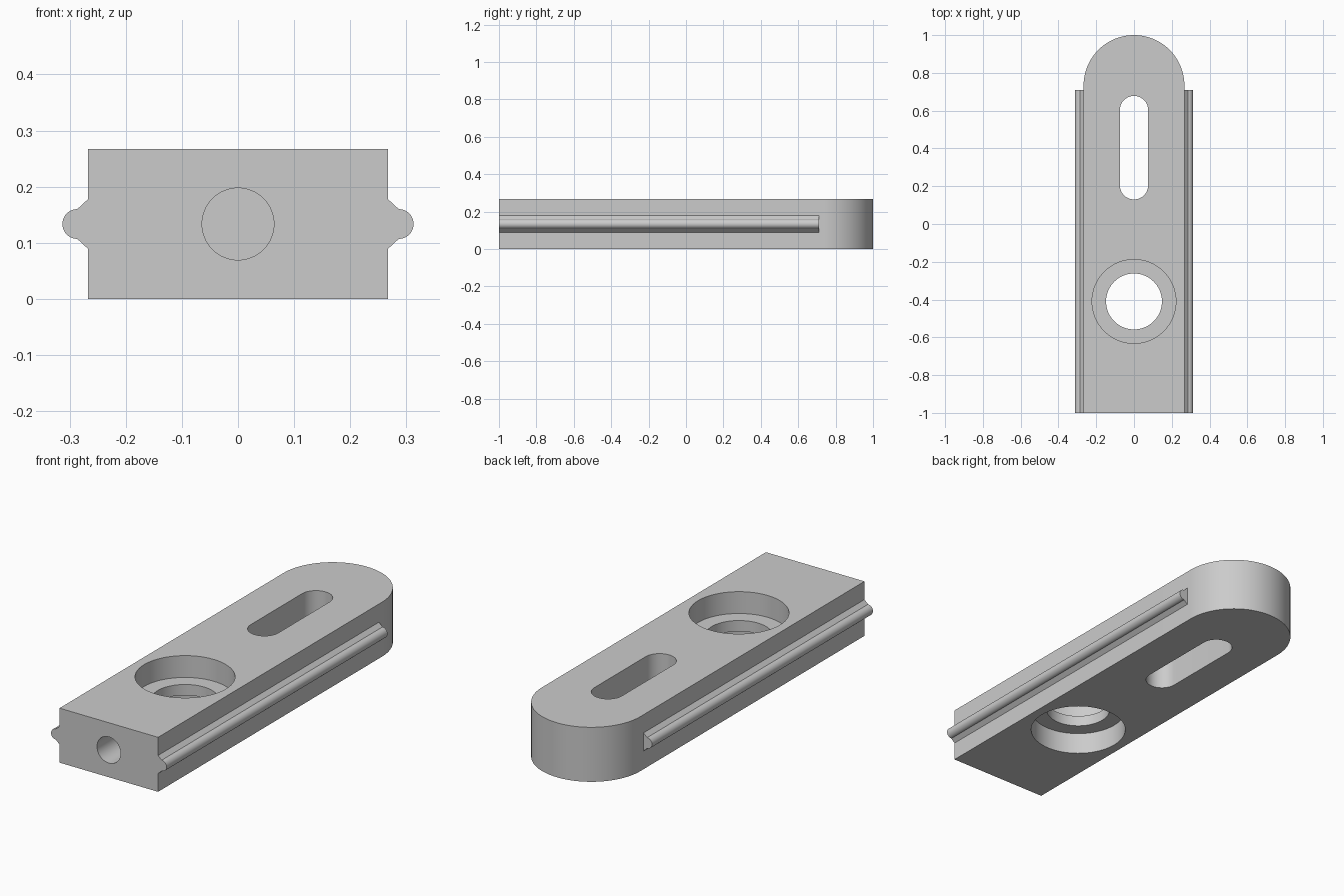
import bpy, bmesh
from math import pi, sin, cos, radians
from mathutils import Matrix, Vector

if "Cube" in bpy.data.objects:
    bpy.data.objects.remove(bpy.data.objects["Cube"], do_unlink=True)

HALF = 0.267            # half width of the bar
HEIGHT = 0.267
MID = HEIGHT / 2
BORE_Y = -0.41

metal = bpy.data.materials.new("plain grey metal")
metal.use_nodes = True
grey = (0.6, 0.6, 0.6, 1)
metal.diffuse_color = grey
metal.node_tree.nodes["Principled BSDF"].inputs["Base Color"].default_value = grey


def arc(cx, cy, r, start, end, steps):
    """Points along an arc, angles in degrees."""
    angles = [radians(start + (end - start) * i / steps) for i in range(steps + 1)]
    return [(cx + r * cos(a), cy + r * sin(a)) for a in angles]


def prism(name, outline, low, high, along_y=False):
    """Extrude a closed outline from low to high along z, or along y."""
    bm = bmesh.new()
    face = bm.faces.new([bm.verts.new((a, b, low)) for a, b in outline])
    side = bmesh.ops.extrude_face_region(bm, geom=[face])["geom"]
    moved = [v for v in side if isinstance(v, bmesh.types.BMVert)]
    bmesh.ops.translate(bm, vec=Vector((0, 0, high - low)), verts=moved)
    if along_y:
        swap = Matrix(((1, 0, 0), (0, 0, 1), (0, 1, 0))).to_4x4()
        bmesh.ops.transform(bm, matrix=swap, verts=bm.verts)
    bmesh.ops.recalc_face_normals(bm, faces=bm.faces)
    mesh = bpy.data.meshes.new(name)
    bm.to_mesh(mesh)
    bm.free()
    mesh.materials.append(metal)
    obj = bpy.data.objects.new(name, mesh)
    bpy.context.collection.objects.link(obj)
    return obj


def circle(cx, cy, r):
    return arc(cx, cy, r, 0, 360, 64)[:-1]


def select(obj):
    bpy.ops.object.select_all(action="DESELECT")
    obj.select_set(True)
    bpy.context.view_layer.objects.active = obj


def smooth(obj):
    select(obj)
    bpy.ops.object.shade_smooth_by_angle(angle=radians(30))


# Bar with one round end
end_y = 1 - HALF
bar = prism("bar", [(-HALF, -1), (HALF, -1)] + arc(0, end_y, HALF, 0, 180, 64), 0, HEIGHT)

# Slot, stepped bore from both sides, and blind hole in the square end
slot = arc(0, 0.603, 0.075, 0, 180, 24) + arc(0, 0.205, 0.075, 180, 360, 24)
cutters = [
    prism("slot_cutter", slot, -0.1, HEIGHT + 0.1),
    prism("bore_cutter", circle(0, BORE_Y, 0.148), -0.1, HEIGHT + 0.1),
    prism("upper_recess_cutter", circle(0, BORE_Y, 0.222), 0.16, HEIGHT + 0.1),
    prism("lower_recess_cutter", circle(0, BORE_Y, 0.222), -0.1, 0.107),
    prism("end_hole_cutter", circle(0, MID, 0.064), -1.1, -0.72, along_y=True),
]
for cutter in cutters:
    cutter.hide_render = True
    cut = bar.modifiers.new(cutter.name, "BOOLEAN")
    cut.operation = "DIFFERENCE"
    cut.solver = "EXACT"
    cut.object = cutter
    select(bar)
    bpy.ops.object.modifier_apply(modifier=cut.name)
for cutter in cutters:
    bpy.data.objects.remove(cutter, do_unlink=True)
smooth(bar)

# Side rails: bevelled foot with a round bead
for name, s in (("left_rail", 1), ("right_rail", -1)):
    foot, bead = 0.0445, 0.0265
    profile = [(HALF - 0.02, MID - foot), (HALF, MID - foot)]
    profile += arc(0.2865, MID, bead, -90, 90, 24)
    profile += [(HALF, MID + foot), (HALF - 0.02, MID + foot)]
    smooth(prism(name, [(s * x, z) for x, z in profile], -1, 0.71, along_y=True))
